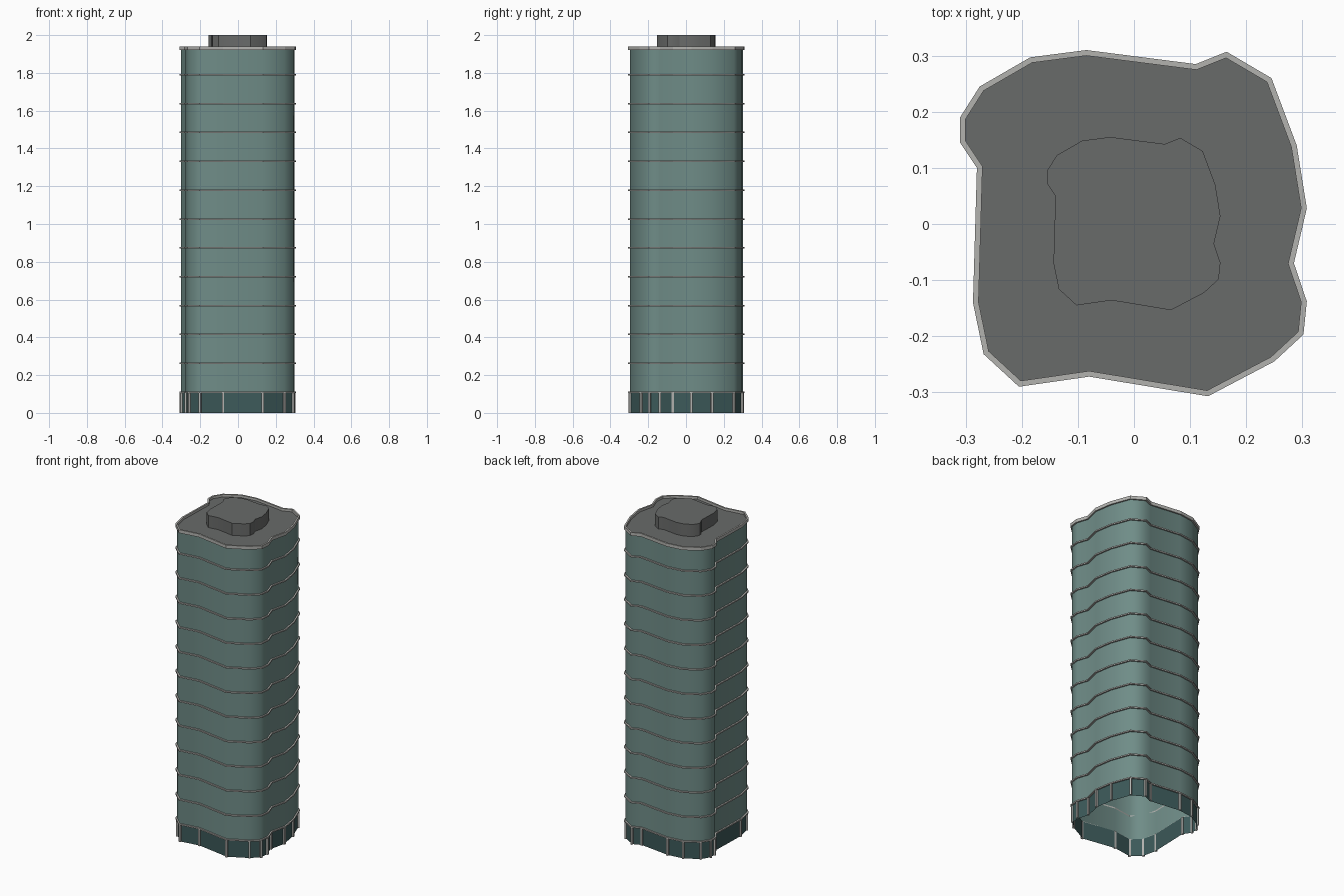
import bpy, bmesh, math
from mathutils import Vector

cube = bpy.data.objects.get("Cube")
if cube:
    bpy.data.objects.remove(cube, do_unlink=True)


def material(name, r, g, b):
    mat = bpy.data.materials.new(name)
    mat.use_nodes = True
    mat.diffuse_color = (r, g, b, 1)
    mat.node_tree.nodes["Principled BSDF"].inputs["Base Color"].default_value = (r, g, b, 1)
    return mat


GLASS = material("sea green glass", 0.16, 0.265, 0.245)
DARK_GLASS = material("dark lobby glass", 0.045, 0.1, 0.1)
STONE = material("pale stone", 0.45, 0.45, 0.43)
ROOF = material("roof grey", 0.14, 0.145, 0.142)

# Wavy floor outline, counter-clockwise from the left side
OUTLINE = [Vector(p) for p in (
    (-.31, .145), (-.28, .1), (-.287, -.14), (-.268, -.232), (-.205, -.29),
    (-.08, -.272), (.132, -.307), (.25, -.245), (.302, -.197), (.308, -.138),
    (.285, -.07), (.308, .028), (.29, .14), (.245, .26), (.165, .307),
    (.11, .285), (-.085, .31), (-.185, .297), (-.275, .245), (-.31, .19))]


def corner_normals(points):
    """Mitred outward direction at each corner."""
    result = []
    for i, p in enumerate(points):
        a = (p - points[i - 1]).normalized()
        b = (points[(i + 1) % len(points)] - p).normalized()
        na, nb = Vector((a.y, -a.x)), Vector((b.y, -b.x))
        result.append((na + nb) / (1 + na.dot(nb)))
    return result


def inset(points, depth):
    return [p - n * depth for p, n in zip(points, corner_normals(points))]


def loft(name, sections, mat, top=False, closed=False, smooth=None):
    """Skin (points, z) sections; closed joins the last section to the first."""
    bm = bmesh.new()
    loops = [[bm.verts.new((p.x, p.y, z)) for p in pts] for pts, z in sections]
    pairs = list(zip(loops, loops[1:]))
    if closed:
        pairs.append((loops[-1], loops[0]))
    for low, high in pairs:
        for i in range(len(low)):
            j = (i + 1) % len(low)
            bm.faces.new((low[i], low[j], high[j], high[i]))
    if top:
        bm.faces.new(loops[-1])
    mesh = bpy.data.meshes.new(name)
    bm.to_mesh(mesh)
    bm.free()
    mesh.materials.append(mat)
    obj = bpy.data.objects.new(name, mesh)
    bpy.context.collection.objects.link(obj)
    if smooth:
        bpy.ops.object.select_all(action='DESELECT')
        obj.select_set(True)
        bpy.context.view_layer.objects.active = obj
        bpy.ops.object.shade_smooth_by_angle(angle=math.radians(smooth))
    return obj


def band(name, z0, z1, outer, inner, mat):
    return loft(name, [(outer, z0), (outer, z1), (inner, z1), (inner, z0)], mat, closed=True)


WALL = inset(OUTLINE, .009)
BASE_TOP, ROOF_Z, TOP = .11, 1.925, 1.94
STOREYS = 12
STEP = (1.79 - BASE_TOP) / (STOREYS - 1)

# Tower walls and recessed lobby, both open underneath
loft("tower_facade", [(WALL, BASE_TOP), (WALL, ROOF_Z)], GLASS, smooth=65)
lobby = inset(WALL, .003)
loft("lobby_wall", [(lobby, 0), (lobby, BASE_TOP)], DARK_GLASS)

# Thin ledge at every storey, thicker parapet at the top
for n in range(STOREYS):
    z = BASE_TOP + n * STEP
    band(f"floor_ledge_{n + 1}", z - .004, z + .004, OUTLINE, WALL, STONE)
band("parapet", 1.92, TOP, OUTLINE, inset(WALL, .001), STONE)

# Roof deck and rooftop plant room
loft("roof_deck", [(WALL, ROOF_Z - .002), (WALL, ROOF_Z)], ROOF, top=True)
plant = [p * .5 for p in OUTLINE]
loft("plant_room", [(plant, ROOF_Z), (plant, 2)], ROOF, top=True, smooth=30)

# Lobby columns at the corners of the outline
for n, (p, normal) in enumerate(zip(WALL, corner_normals(WALL))):
    out = normal.normalized() * .006
    side = Vector((-out.y, out.x))
    square = [p - out - side, p + out - side, p + out + side, p - out + side]
    loft(f"lobby_column_{n + 1}", [(square, 0), (square, BASE_TOP)], STONE, top=True)
